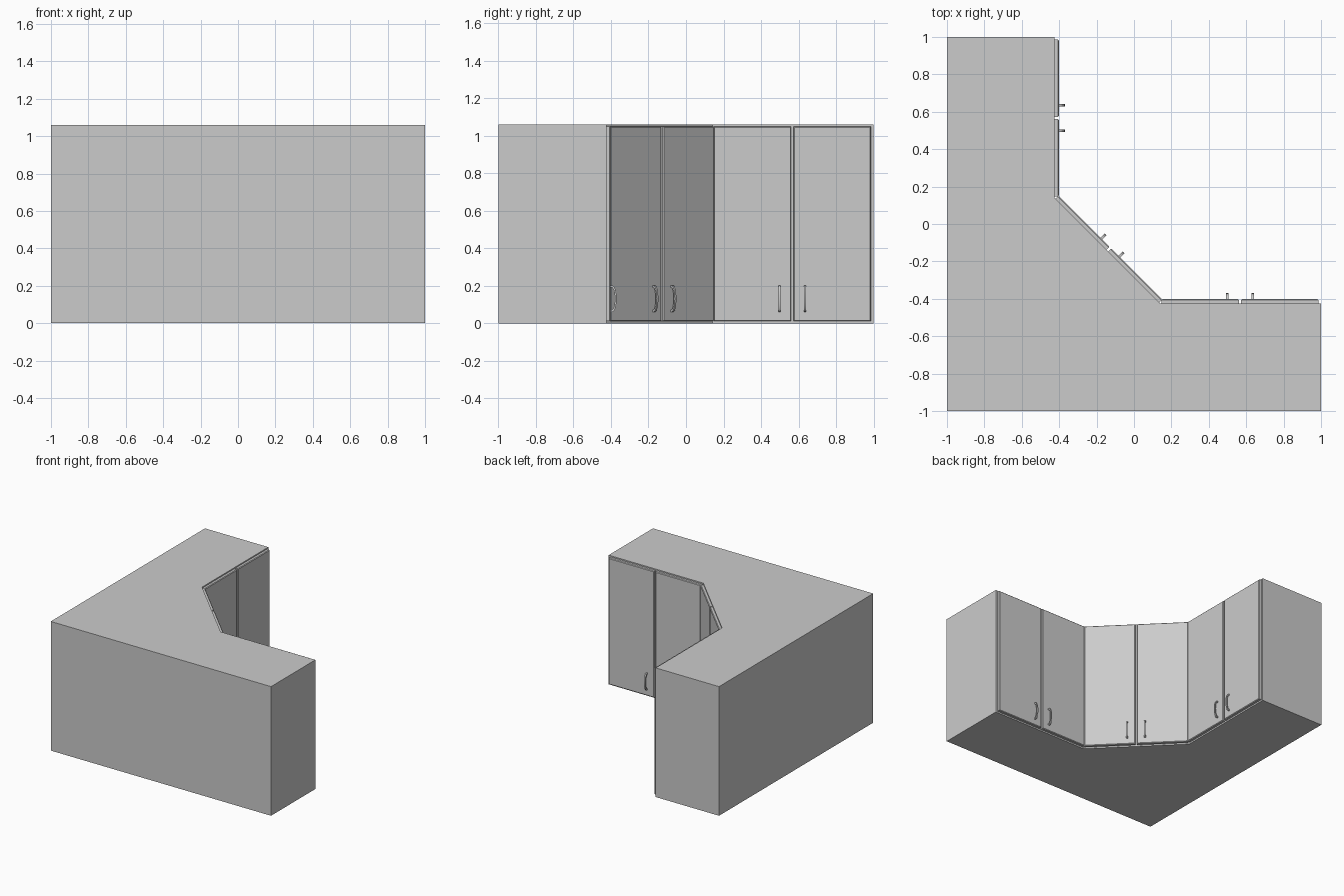
import bpy, bmesh, math
from mathutils import Matrix

if "Cube" in bpy.data.objects:
    bpy.data.objects.remove(bpy.data.objects["Cube"])

H = 1.06          # cabinet height
FACE = -0.425     # front plane of the wings
MID = 0.567       # centre of each wing front


def finish(bm, name, matrix=Matrix()):
    bmesh.ops.recalc_face_normals(bm, faces=bm.faces)
    me = bpy.data.meshes.new(name)
    bm.to_mesh(me)
    bm.free()
    ob = bpy.data.objects.new(name, me)
    ob.matrix_world = matrix
    bpy.context.collection.objects.link(ob)
    return ob


def extrude(points, vec):
    bm = bmesh.new()
    face = bm.faces.new([bm.verts.new(p) for p in points])
    new = bmesh.ops.extrude_face_region(bm, geom=[face])
    bmesh.ops.translate(bm, vec=vec,
                        verts=[v for v in new["geom"] if isinstance(v, bmesh.types.BMVert)])
    return bm


# L-shaped carcass with a diagonal corner
outline = [(-1, -1), (1, -1), (1, FACE), (0.14, FACE), (FACE, 0.14), (FACE, 1), (-1, 1)]
finish(extrude([(x, y, 0) for x, y in outline], (0, 0, H)), "cabinet_body")


# Door panel: chamfered slab, local x across, y outward, z up
def door(name, x0, x1, matrix):
    z0, z1 = 0.012, H - 0.01
    bm = extrude([(x0, 0, z0), (x1, 0, z0), (x1, 0, z1), (x0, 0, z1)], (0, 0.023, 0))
    front = [e for e in bm.edges if all(v.co.y > 0.02 for v in e.verts)]
    bmesh.ops.bevel(bm, geom=front, offset=0.005, segments=1, affect='EDGES')
    finish(bm, name, matrix)


# Bowed pull handle: arched strip with thickness
def handle(name, x, matrix):
    n, w, zc = 12, 0.012, 0.132
    outer, inner = [], []
    for i in range(n + 1):
        a = math.pi * i / n
        outer.append((x - w / 2, 0.022 + 0.033 * math.sin(a) ** 0.7, zc - 0.072 * math.cos(a)))
        inner.append((x - w / 2, 0.022 + 0.024 * math.sin(a) ** 0.7, zc - 0.061 * math.cos(a)))
    ob = finish(extrude(outer + inner[::-1], (w, 0, 0)), name, matrix)
    bpy.context.view_layer.objects.active = ob
    ob.select_set(True)
    bpy.ops.object.shade_smooth_by_angle(angle=math.radians(35))
    ob.select_set(False)


# Three fronts, each with a mirrored pair of doors and handles
corner = (0.14 + FACE) / 2
fronts = [("right", (MID, FACE), 0, 0.419),
          ("corner", (corner, corner), -45, 0.392),
          ("left", (FACE, MID), -90, 0.419)]
for label, (cx, cy), angle, half in fronts:
    m = Matrix.Translation((cx, cy, 0)) @ Matrix.Rotation(math.radians(angle), 4, 'Z')
    for side, s in (("a", -1), ("b", 1)):
        door(f"{label}_door_{side}", s * 0.006, s * half, m)
        handle(f"{label}_handle_{side}", s * 0.068, m)
